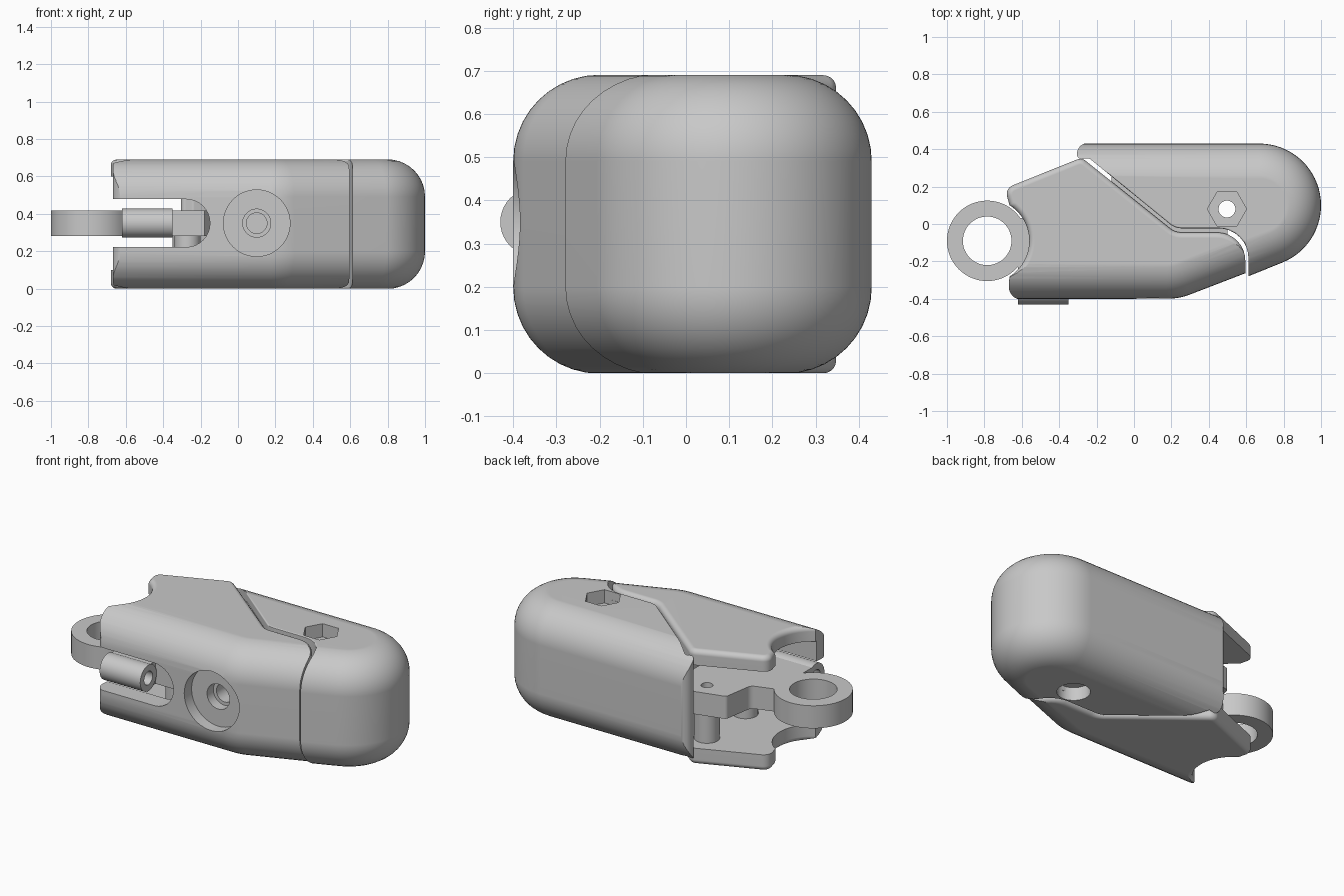
import bpy, bmesh, math
from mathutils import Vector, Matrix

if "Cube" in bpy.data.objects:
    bpy.data.objects.remove(bpy.data.objects["Cube"], do_unlink=True)

H = 0.69
MID = 0.35

grey = bpy.data.materials.new("plain_grey")
grey.use_nodes = True
GREY = (0.58, 0.58, 0.58, 1)
grey.diffuse_color = GREY
grey.node_tree.nodes["Principled BSDF"].inputs["Base Color"].default_value = GREY


def arc(cx, cy, r, a0, a1, n=20):
    angles = [math.radians(a0 + (a1 - a0) * i / n) for i in range(n + 1)]
    return [(cx + r * math.cos(a), cy + r * math.sin(a)) for a in angles]


def rounded(corners, n=8):
    """Round each (x, y, radius) corner; a corner without radius stays sharp."""
    out = []
    for i, c in enumerate(corners):
        p = Vector(c[:2])
        if len(c) < 3:
            out.append(p)
            continue
        a = (Vector(corners[i - 1][:2]) - p).normalized()
        b = (Vector(corners[(i + 1) % len(corners)][:2]) - p).normalized()
        half = a.angle(b) / 2
        centre = p + (a + b).normalized() * (c[2] / math.sin(half))
        reach = c[2] / math.tan(half)
        start, end = p + a * reach - centre, p + b * reach - centre
        sweep = start.angle_signed(end)
        for k in range(n + 1):
            out.append(centre + Matrix.Rotation(-sweep * k / n, 2) @ start)
    return out


def inset(pts, d):
    """Move a counter-clockwise outline inwards by d."""
    pts = [Vector(p) for p in pts]
    out = []
    for i, p in enumerate(pts):
        e0 = (p - pts[i - 1]).normalized()
        e1 = (pts[(i + 1) % len(pts)] - p).normalized()
        n0, n1 = Vector((-e0.y, e0.x)), Vector((-e1.y, e1.x))
        out.append(p + (n0 + n1) * (d / (1 + n0.dot(n1))))
    return out


def finish(name, bm):
    bmesh.ops.recalc_face_normals(bm, faces=bm.faces)
    mesh = bpy.data.meshes.new(name)
    bm.to_mesh(mesh)
    bm.free()
    mesh.materials.append(grey)
    obj = bpy.data.objects.new(name, mesh)
    bpy.context.collection.objects.link(obj)
    return obj


def slab(name, pts, z0, z1, fillet=0.0, steps=10):
    """Extrude an outline upwards, with filleted top and bottom rims."""
    levels = [(0, z0), (0, z1)]
    if fillet:
        quarter = [i * math.pi / 2 / steps for i in range(steps + 1)]
        low = [(fillet * (1 - math.sin(t)), fillet * (1 - math.cos(t))) for t in quarter]
        levels = [(d, z0 + z) for d, z in low] + [(d, z1 - z) for d, z in reversed(low)]
    bm = bmesh.new()
    rings = [[bm.verts.new((p[0], p[1], z)) for p in inset(pts, d)] for d, z in levels]
    n = len(pts)
    for lower, upper in zip(rings, rings[1:]):
        for i in range(n):
            j = (i + 1) % n
            bm.faces.new((lower[i], lower[j], upper[j], upper[i]))
    bm.faces.new(rings[0][::-1])
    bm.faces.new(rings[-1])
    return finish(name, bm)


def rod(name, r, start, axis, length, sides=40):
    bm = bmesh.new()
    turn = Vector((0, 0, 1)).rotation_difference(Vector(axis)).to_matrix().to_4x4()
    where = Vector(start) + Vector(axis) * length / 2
    bmesh.ops.create_cone(bm, cap_ends=True, segments=sides, radius1=r, radius2=r,
                          depth=length, matrix=Matrix.Translation(where) @ turn)
    return finish(name, bm)


def combine(obj, tool, operation="DIFFERENCE"):
    mod = obj.modifiers.new("combine", "BOOLEAN")
    mod.operation, mod.solver, mod.object = operation, "EXACT", tool
    bpy.context.view_layer.objects.active = obj
    bpy.ops.object.modifier_apply(modifier=mod.name)
    bpy.data.objects.remove(tool, do_unlink=True)


def smooth(obj):
    bpy.ops.object.select_all(action="DESELECT")
    obj.select_set(True)
    bpy.context.view_layer.objects.active = obj
    bpy.ops.object.shade_smooth_by_angle(angle=math.radians(30))
    mod = obj.modifiers.new("flat_faces", "WEIGHTED_NORMAL")
    mod.keep_sharp = True


X, Y, Z = (1, 0, 0), (0, 1, 0), (0, 0, 1)

# Front shell: small rims towards the cap, large fillet on the outside
ring_clearance = arc(-0.785, -0.09, 0.225, 58, -58)
front_outline = rounded(
    [(-0.675, -0.405, 0.07), (0.595, -0.405), (0.595, -0.045, 0.15), (0.22, -0.045, 0.1),
     (-0.28, 0.355, 0.05), (-0.69, 0.19, 0.05)] + ring_clearance)
front = slab("front_shell", front_outline, 0, H, 0.03, 5)
front_mass = rounded([(-1.3, -0.4), (0.24, -0.4, 0.35), (1.5, 0.085), (1.5, 1.2), (-1.3, 1.2)])
combine(front, slab("mass", front_mass, -0.001, H + 0.001, 0.2), "INTERSECT")

# Cavity for the arm, open to the back and the ring end
cavity = [(-1.2, -0.29), (-0.2, -0.29), (0.02, -0.15), (0.02, 0.6), (-1.2, 0.6)]
combine(front, slab("cavity", cavity, 0.1, 0.6))

# Round-ended slot in the front wall
slot_box = [(-1.2, -0.6), (-0.28, -0.6), (-0.28, -0.2), (-1.2, -0.2)]
slot = rounded([(-1.2, 0.222), (-0.15, 0.222, 0.127), (-0.15, 0.478, 0.127), (-1.2, 0.478)])
slot_cutter = slab("slot", slot, 0, 0.4)
slot_cutter.data.transform(Matrix.Translation((0, -0.2, 0)) @ Matrix.Rotation(math.pi / 2, 4, "X"))
combine(front, slot_cutter)

# Stepped round recess in the front wall
for radius, depth in ((0.178, 0.07), (0.075, 0.13), (0.055, 0.26)):
    combine(front, rod("bore", radius, (0.1, -0.6, MID), Y, 0.2 + depth, 48))
smooth(front)

# Cap: joint edge, then a fully rounded outer end
cap_outline = rounded(
    [(-0.305, 0.345, 0.025), (-0.24, 0.352, 0.02), (0.22, -0.023, 0.1), (0.612, -0.023, 0.16),
     (0.612, -0.6), (1.3, -0.6), (1.3, 0.434), (-0.305, 0.434, 0.06)])
cap = slab("cap", cap_outline, 0, H, 0.008, 3)
cap_mass = [(-1.3, -1.05)] + arc(0.67, 0.1, 0.33, -68, 90, 32) + [(-1.3, 0.43)]
combine(cap, slab("mass", cap_mass, -0.001, H + 0.001, 0.2), "INTERSECT")

# Hexagonal nut pocket, through hole and round pocket beneath
combine(cap, slab("nut_pocket", arc(0.497, 0.08, 0.105, 0, 300, 5), H - 0.08, 0.9))
combine(cap, rod("bolt_hole", 0.045, (0.497, 0.08, -0.2), Z, 1.2))
combine(cap, rod("head_pocket", 0.092, (0.497, 0.08, -0.2), Z, 0.28))
smooth(cap)

# Tongue that closes the joint between shell and cap
tongue = [(-0.12, 0.17), (0.2, -0.085), (0.5, -0.1), (0.5, -0.01), (0.25, -0.01), (-0.12, 0.28)]
slab("joint_tongue", tongue, 0.05, H - 0.05)

# Arm with hanging ring
arm_outline = rounded(
    [(-0.62, -0.35), (-0.36, -0.35), (-0.36, -0.27), (-0.18, -0.27), (-0.1, -0.15, 0.05),
     (-0.1, 0.1, 0.05), (-0.26, 0.31, 0.03), (-0.45, 0.26, 0.02), (-0.48, 0.07, 0.04),
     (-0.64, 0.02), (-0.62, -0.2)])
arm = slab("arm", arm_outline, 0.282, 0.418)
combine(arm, rod("ring", 0.215, (-0.785, -0.09, 0.282), Z, 0.136, 64), "UNION")
combine(arm, rod("ring_hole", 0.13, (-0.785, -0.09, 0), Z, 1, 48))
combine(arm, rod("pivot_hole", 0.033, (-0.28, 0.2, 0.2), Z, 0.5))
combine(arm, rod("front_tube", 0.078, (-0.62, -0.352, MID), X, 0.27), "UNION")
combine(arm, rod("tube_hole", 0.04, (-0.7, -0.352, MID), X, 0.5))
smooth(arm)

# Spacers between arm and lower plate
for name, x, y in (("pivot_spacer", -0.28, 0.2), ("inner_spacer", -0.27, -0.18)):
    smooth(rod(name, 0.07, (x, y, 0.09), Z, 0.2))
